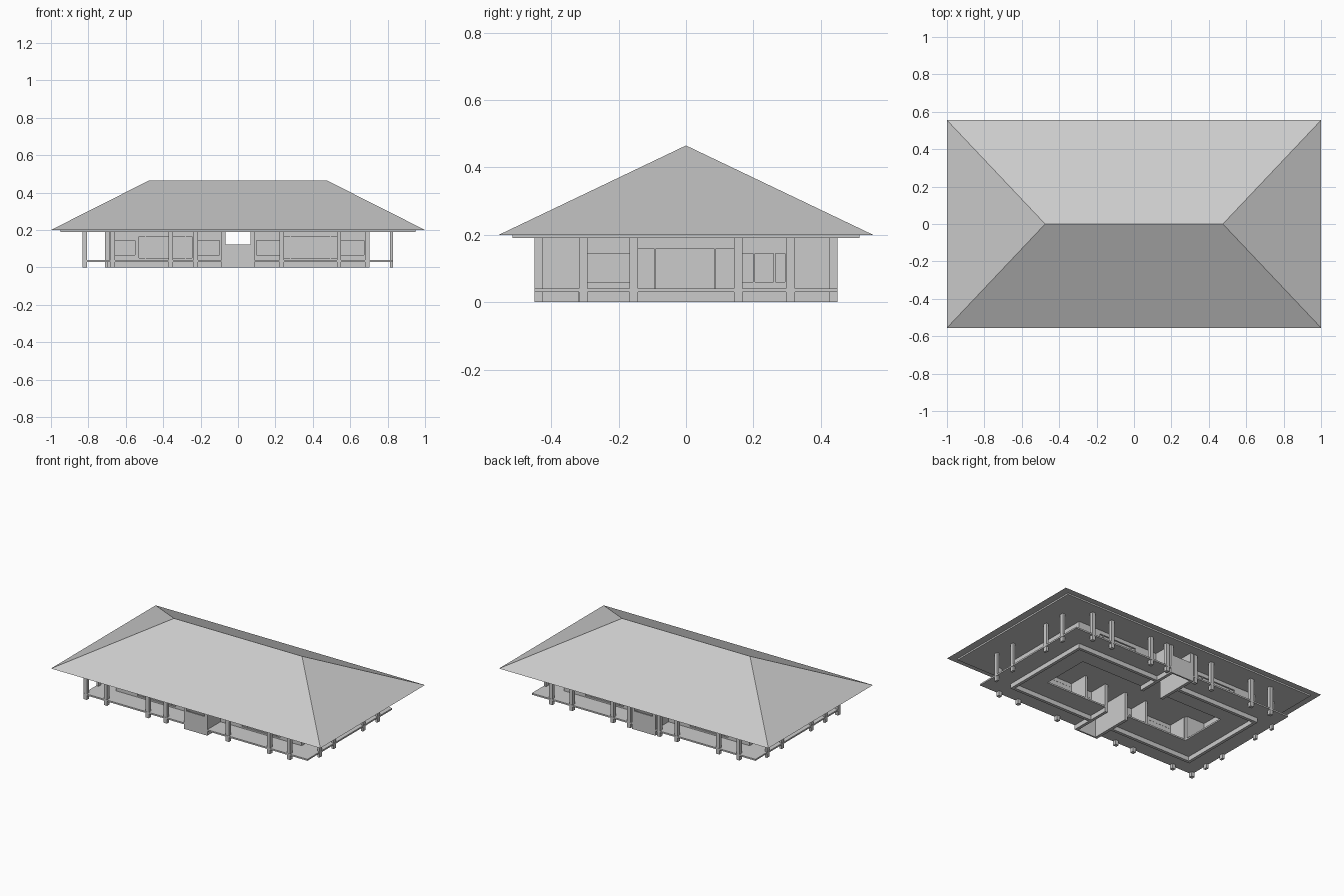
import bpy, bmesh

cube = bpy.data.objects.get("Cube")
if cube:
    bpy.data.objects.remove(cube, do_unlink=True)

plaster = bpy.data.materials.new("light_grey")
plaster.use_nodes = True
GREY = (0.6, 0.6, 0.6, 1)
plaster.diffuse_color = GREY
plaster.node_tree.nodes["Principled BSDF"].inputs["Base Color"].default_value = GREY

DECK_LOW, DECK_TOP, CEILING = 0.03, 0.04, 0.19
CORE_X, CORE_Y = 0.54, 0.165      # open middle of the floor
WALL_X, WALL_Y = 0.69, 0.31       # house walls
DECK_X, DECK_Y = 0.83, 0.45       # veranda edge
HALL = 0.067                      # half width of the entrance hall


def finish(name, bm):
    bmesh.ops.recalc_face_normals(bm, faces=bm.faces)
    mesh = bpy.data.meshes.new(name)
    bm.to_mesh(mesh)
    bm.free()
    mesh.materials.append(plaster)
    obj = bpy.data.objects.new(name, mesh)
    bpy.context.collection.objects.link(obj)
    return obj


def add_box(bm, xs, ys, zs):
    verts = bmesh.ops.create_cube(bm, size=1)["verts"]
    for v in verts:
        v.co = [sum(r) / 2 + c * abs(r[1] - r[0]) for r, c in zip((xs, ys, zs), v.co)]


def boxes(name, parts):
    bm = bmesh.new()
    for part in parts:
        add_box(bm, *part)
    return finish(name, bm)


def mirrored(low, high, sign):
    return sorted((low * sign, high * sign))


# Hipped roof with a flat underside
bm = bmesh.new()
eaves = [bm.verts.new((x, y, 0.2)) for x, y in ((-1, -.555), (1, -.555), (1, .555), (-1, .555))]
left, right = [bm.verts.new((x, 0, 0.465)) for x in (-0.475, 0.475)]
a, b, c, d = eaves
for face in ((a, b, right, left), (b, c, right), (c, d, left, right), (d, a, left), (d, c, b, a)):
    bm.faces.new(face)
finish("roof", bm)
boxes("ceiling", [((-.95, .95), (-.515, .515), (CEILING, 0.2))])

# Raised floor around the open core, split by the hall, and footings below it
floor, footing = [], []
for sx in (-1, 1):
    floor.append((mirrored(CORE_X, DECK_X, sx), (-DECK_Y, DECK_Y), (DECK_LOW, DECK_TOP)))
    footing.append((mirrored(WALL_X - .01, WALL_X + .01, sx), (-.32, .32), (0, DECK_LOW)))
    for sy in (-1, 1):
        across = mirrored(HALL, CORE_X, sx)
        floor.append((across, mirrored(CORE_Y, DECK_Y, sy), (DECK_LOW, DECK_TOP)))
        footing.append((mirrored(HALL, WALL_X, sx), mirrored(.30, .32, sy), (0, DECK_LOW)))
boxes("veranda_floor", floor)
boxes("footings", footing)

# Entrance halls: side walls to the ground and a low door
halls, doors = [], []
for sy in (-1, 1):
    for sx in (-1, 1):
        halls.append((mirrored(HALL, HALL + .02, sx), mirrored(CORE_Y, DECK_Y, sy), (0, CEILING)))
    doors.append(((-HALL, HALL), mirrored(DECK_Y - .01, DECK_Y, sy), (0, 0.123)))
boxes("hall_walls", halls)
boxes("entrance_doors", doors)

# Partitions between rooms
rooms = []
for sx in (-1, 1):
    for sy in (-1, 1):
        for x in (0.235, CORE_X):
            rooms.append((mirrored(x - .008, x + .008, sx), mirrored(CORE_Y, WALL_Y, sy), (DECK_TOP, CEILING)))
        rooms.append((mirrored(CORE_X, WALL_X, sx), mirrored(CORE_Y - .016, CORE_Y, sy), (DECK_TOP, CEILING)))
boxes("room_partitions", rooms)


# One wall bay: piers, sill, lintel and a recessed panel with mullions
def bay(along, at, side, start, end, sill, lintel, bars):
    parts = []

    def piece(u0, u1, z0, z1, depth0, depth1):
        across = mirrored(at - depth1, at - depth0, side)
        u = (u0, u1)
        parts.append((u, across, (z0, z1)) if along == "x" else (across, u, (z0, z1)))

    edge = 0.012
    low, high = start + edge, end - edge
    for u in (start, high):
        piece(u, u + edge, DECK_TOP, CEILING, 0, .016)
    if sill > DECK_TOP:
        piece(low, high, DECK_TOP, sill, 0, .016)
    piece(low, high, lintel, CEILING, 0, .016)
    piece(low, high, sill, lintel, .01, .015)
    for t in bars:
        mid = low + (high - low) * t
        piece(mid - .003, mid + .003, sill, lintel, .004, .01)
    return parts


windows, wide_bays = [], []
for side in (-1, 1):
    for sx in (-1, 1):
        for lo, hi in ((HALL + .02, .235), (CORE_X, WALL_X)):
            u0, u1 = mirrored(lo, hi, sx)
            windows += bay("x", WALL_Y, side, u0, u1, .065, .145, ())
        u0, u1 = mirrored(.235, CORE_X, sx)
        wide_bays += bay("x", WALL_Y, side, u0, u1, .05, .165, (.12, .88))
    for sy in (-1, 1):
        u0, u1 = mirrored(.155, WALL_Y, sy)
        windows += bay("y", WALL_X, side, u0, u1, .06, .145, (.27, .73) if sy > 0 else ())
    wide_bays += bay("y", WALL_X, side, -.155, .155, DECK_TOP, .16, (.18, .8))
boxes("window_walls", windows)
boxes("wide_bay_walls", wide_bays)

# Veranda posts from the ground to the ceiling
posts = []


def post(x, y, wide, deep):
    posts.append(((x - wide / 2, x + wide / 2), (y - deep / 2, y + deep / 2), (0, CEILING)))


for x in (-.82, -.67, -.36, -.225, .235, .54, .69):
    post(x, -.437, .024, .024)
for x in (-.7, -.55, -.24, -.11, .11, .235, .54, .69):
    post(x, .437, .024, .024)
for x in (-.82, .82):
    for y in (-.305, -.155, .155, .31):
        post(x, y, .016, .026)
boxes("veranda_posts", posts)
